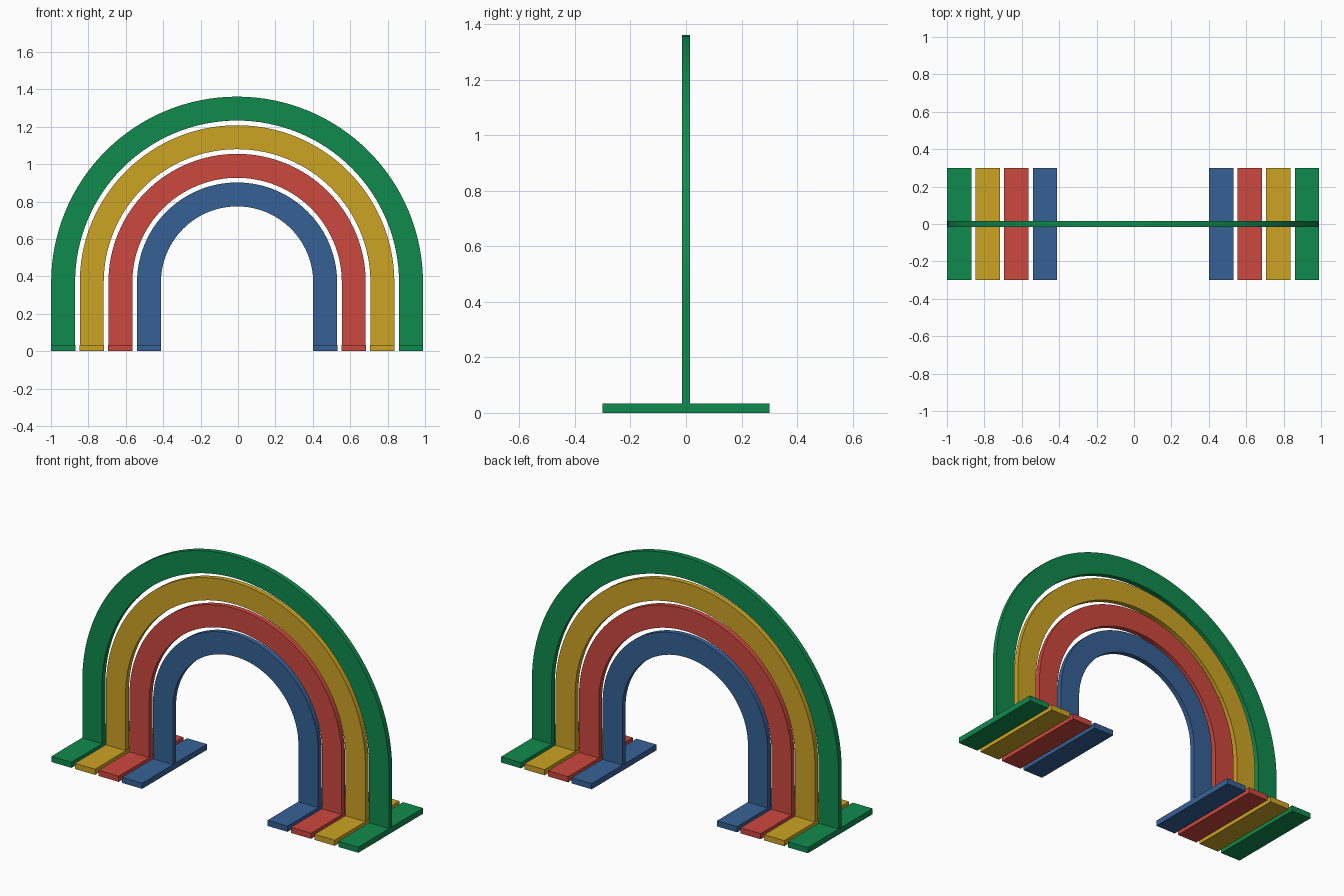
import bpy, bmesh, math

if "Cube" in bpy.data.objects:
    bpy.data.objects.remove(bpy.data.objects["Cube"])

CX = -0.005        # shared centre of the arches
SPRING = 0.367     # height where the curve begins
WIDTH = 0.128      # band width
HALF_T = 0.015     # half thickness of a band
PLATE_H = 0.033
PLATE_Y = 0.30
SEGMENTS = 64


def material(name, rgb):
    m = bpy.data.materials.new(name)
    lin = [((c / 255 + 0.055) / 1.055) ** 2.4 for c in rgb]
    m.diffuse_color = (*lin, 1)
    m.use_nodes = True
    m.node_tree.nodes["Principled BSDF"].inputs["Base Color"].default_value = m.diffuse_color
    return m


def finish(name, bm, mat):
    bmesh.ops.recalc_face_normals(bm, faces=bm.faces)
    me = bpy.data.meshes.new(name)
    bm.to_mesh(me)
    bm.free()
    me.materials.append(mat)
    ob = bpy.data.objects.new(name, me)
    bpy.context.collection.objects.link(ob)
    return ob


def outline(r):
    # upside-down U from the left foot to the right foot
    pts = [(-r, 0.0)]
    for i in range(SEGMENTS + 1):
        a = math.pi * (1 - i / SEGMENTS)
        pts.append((r * math.cos(a), SPRING + r * math.sin(a)))
    return pts + [(r, 0.0)]


def arch(name, r_out, mat):
    bm = bmesh.new()
    rings = []
    for (xo, zo), (xi, zi) in zip(outline(r_out), outline(r_out - WIDTH)):
        rings.append([bm.verts.new((CX + x, y, z)) for x, y, z in (
            (xo, -HALF_T, zo), (xo, HALF_T, zo), (xi, HALF_T, zi), (xi, -HALF_T, zi))])
    for a, b in zip(rings, rings[1:]):
        for k in range(4):
            j = (k + 1) % 4
            bm.faces.new((a[k], a[j], b[j], b[k]))
    bm.faces.new(rings[0])
    bm.faces.new(rings[-1])
    ob = finish(name, bm, mat)
    bpy.context.view_layer.objects.active = ob
    ob.select_set(True)
    bpy.ops.object.shade_smooth_by_angle(angle=math.radians(30))
    ob.select_set(False)


def foot_plate(name, x, mat):
    bm = bmesh.new()
    bmesh.ops.create_cube(bm, size=1)
    bmesh.ops.scale(bm, vec=(WIDTH + 0.002, 2 * PLATE_Y, PLATE_H), verts=bm.verts)
    bmesh.ops.translate(bm, vec=(x, 0, PLATE_H / 2), verts=bm.verts)
    finish(name, bm, mat)


# four nested bands, each with a foot plate on either side
bands = [("green", 0.994, (16, 138, 77)),
         ("yellow", 0.841, (204, 163, 36)),
         ("red", 0.688, (204, 72, 62)),
         ("blue", 0.535, (54, 97, 150))]
for colour, r, rgb in bands:
    mat = material(colour, rgb)
    arch(colour + "_arch", r, mat)
    for side, s in (("left", -1), ("right", 1)):
        foot_plate(f"{colour}_{side}_foot", CX + s * (r - WIDTH / 2), mat)
